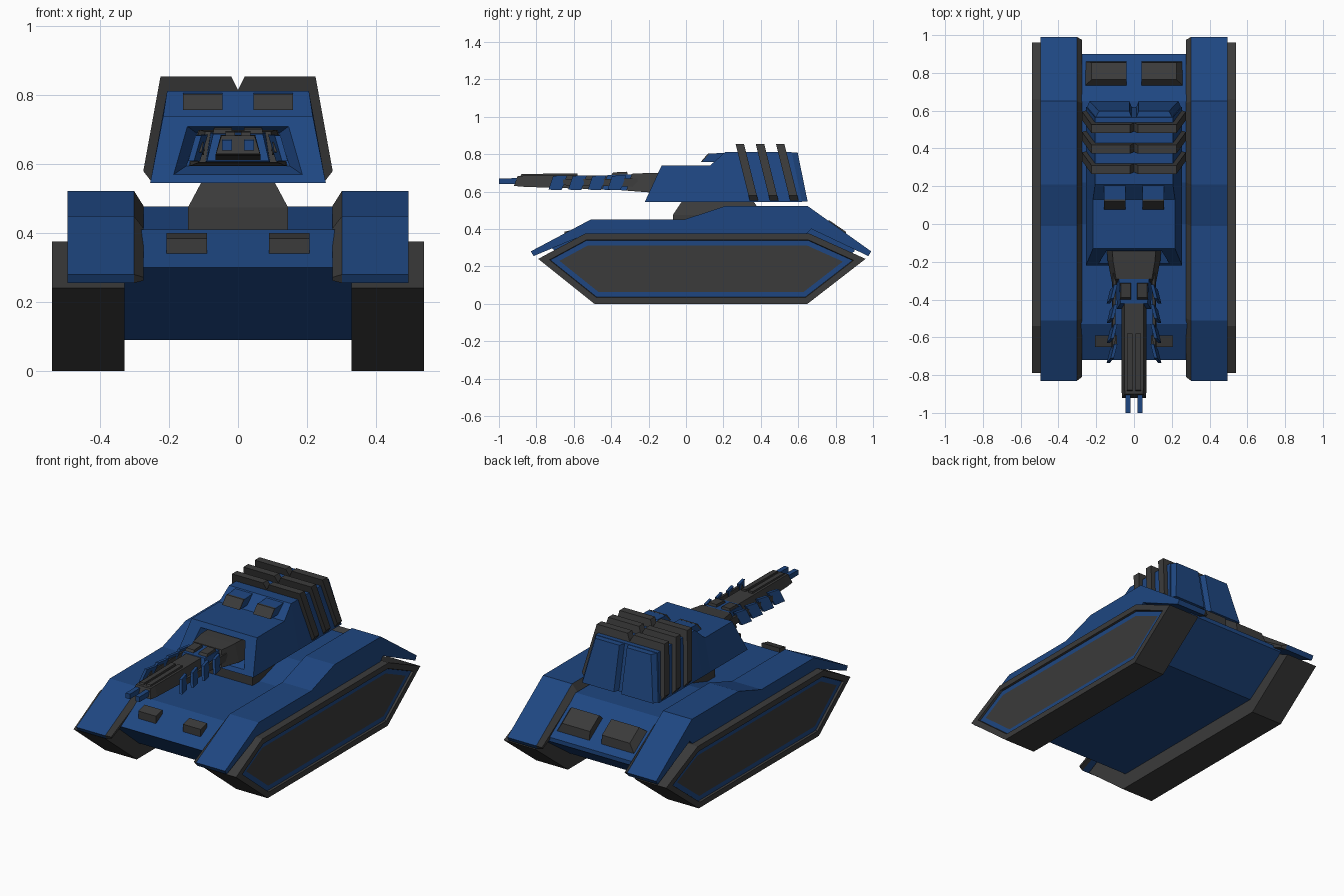
import bpy, bmesh


def material(name, rgb):
    m = bpy.data.materials.new(name)
    m.diffuse_color = (*rgb, 1)
    return m


BLUE = material("blue_paint", (0.013, 0.062, 0.22))
DARK = material("dark_metal", (0.043, 0.043, 0.043))


def loft(name, rings, mat, mirror=False, edit=None):
    """Skin a list of equal-sized point rings and cap both ends."""
    bm = bmesh.new()
    vs = [[bm.verts.new(p) for p in r] for r in rings]
    n = len(rings[0])
    for a, b in zip(vs, vs[1:]):
        for i in range(n):
            j = (i + 1) % n
            bm.faces.new((a[i], a[j], b[j], b[i]))
    bm.faces.new(vs[0][::-1])
    end = bm.faces.new(vs[-1])
    bmesh.ops.recalc_face_normals(bm, faces=bm.faces)
    if edit:
        edit(bm, end)
    me = bpy.data.meshes.new(name)
    bm.to_mesh(me)
    bm.free()
    ob = bpy.data.objects.new(name, me)
    bpy.context.collection.objects.link(ob)
    me.materials.append(mat)
    me.materials.append(BLUE)
    if mirror:
        ob.modifiers.new("mirror", 'MIRROR')
    return ob


def side(x, pts):
    """Ring from a (y, z) profile at a given x."""
    return [(x, y, z) for y, z in pts]


def quad(b, t):
    """Four-point ring from a bottom and a top edge, each (x0, x1, y, z)."""
    return [(b[0], b[2], b[3]), (b[1], b[2], b[3]),
            (t[1], t[2], t[3]), (t[0], t[2], t[3])]


def sym(wb, yb, zb, wt, yt, zt):
    return quad((-wb, wb, yb, zb), (-wt, wt, yt, zt))


# Tracks, with a recessed blue ring on the outer face
def track_ring(bm, face):
    def inset(t, d):
        return bmesh.ops.inset_individual(bm, faces=[face], thickness=t, depth=d,
                                          use_even_offset=True)["faces"]
    inset(0.033, 0)
    inset(0.003, -0.012)
    for f in inset(0.027, 0):
        f.material_index = 1


track = [(-0.79, 0.24), (-0.49, 0), (0.65, 0), (0.96, 0.24), (0.66, 0.375), (-0.54, 0.375)]
loft("tracks", [side(0.33, track), side(0.54, track)], DARK, True, track_ring)

# Fenders and their dark bevelled inner edge
fender = [(-0.83, 0.28), (-0.51, 0.45), (-0.01, 0.45), (0.21, 0.523), (0.65, 0.523),
          (0.99, 0.28), (0.975, 0.255), (0.67, 0.40), (0.64, 0.37), (-0.54, 0.37),
          (-0.815, 0.255)]
inner = [(-0.81, 0.272), (-0.50, 0.415), (0.0, 0.415), (0.22, 0.48), (0.64, 0.48),
         (0.975, 0.27), (0.965, 0.26), (0.67, 0.40), (0.64, 0.37), (-0.54, 0.37),
         (-0.805, 0.262)]
loft("fenders", [side(0.302, fender), side(0.495, fender)], BLUE, True)
loft("fender_inner_edges", [side(0.275, inner), side(0.302, fender)], DARK, True)

# Hull
hull = [(-0.72, 0.30), (-0.47, 0.09), (0.63, 0.09), (0.90, 0.28), (0.90, 0.305),
        (0.65, 0.477), (0.22, 0.477), (0.0, 0.41), (-0.53, 0.41)]
loft("hull", [side(-0.33, hull), side(0.33, hull)], BLUE)

# Front lamps and rear vents on the sloped plates
loft("front_lamps", [quad((0.09, 0.207, -0.65, 0.33), (0.09, 0.207, -0.65, 0.385)),
                     quad((0.09, 0.207, -0.59, 0.36), (0.09, 0.207, -0.59, 0.40))],
     DARK, True)
loft("rear_vents", [quad((0.04, 0.26, 0.86, 0.325), (0.04, 0.26, 0.73, 0.415)),
                    quad((0.04, 0.225, 0.855, 0.385), (0.04, 0.225, 0.765, 0.447))],
     DARK, True)

# Turret ring
w = 0.145
loft("turret_base", [[(-w, -0.07, 0.40), (w, -0.07, 0.40), (w, 0.41, 0.40), (-w, 0.41, 0.40)],
                     [(-w, -0.07, 0.475), (w, -0.07, 0.475), (w, 0.41, 0.475), (-w, 0.41, 0.475)],
                     [(-0.105, -0.02, 0.55), (0.105, -0.02, 0.55),
                      (0.105, 0.36, 0.55), (-0.105, 0.36, 0.55)]], DARK)

# Turret with a gun recess in the front
loft("turret", [sym(0.15, -0.14, 0.595, 0.12, -0.10, 0.69),
                sym(0.187, -0.208, 0.57, 0.147, -0.144, 0.71),
                sym(0.255, -0.22, 0.545, 0.217, -0.13, 0.74),
                sym(0.255, 0.13, 0.545, 0.217, 0.13, 0.74),
                sym(0.255, 0.21, 0.545, 0.206, 0.21, 0.812),
                sym(0.255, 0.62, 0.545, 0.206, 0.565, 0.812)], BLUE)
loft("turret_rear_panels", [quad((0.01, 0.25, 0.615, 0.548), (0.01, 0.205, 0.56, 0.81)),
                            quad((0.025, 0.235, 0.65, 0.548), (0.025, 0.185, 0.597, 0.808))],
     BLUE, True)

# Slanted ribs wrapped around the turret
half = [(0.02, 0.855), (0.225, 0.855), (0.275, 0.58), (0.25, 0.548)]
outline = [(0, 0.815)] + half + [(-x, z) for x, z in half[::-1]]
for k in range(3):
    y0 = 0.265 + 0.108 * k
    loft(f"turret_rib_{k + 1}",
         [[(x, y0 + d + (0.855 - z) * 0.25, z) for x, z in outline] for d in (0, 0.045)], DARK)

# Sights on the turret roof
loft("sight_hoods", [quad((0.045, 0.16, 0.085, 0.757), (0.045, 0.16, 0.125, 0.803)),
                     quad((0.045, 0.16, 0.23, 0.757), (0.045, 0.16, 0.23, 0.808))], BLUE, True)
loft("sight_glass", [quad((0.045, 0.16, 0.078, 0.757), (0.045, 0.16, 0.118, 0.804)),
                     quad((0.045, 0.16, 0.09, 0.757), (0.045, 0.16, 0.13, 0.804))], DARK, True)

# Gun mantlet, collar, barrel and top details
loft("gun_mantlet", [sym(0.145, -0.10, 0.595, 0.115, -0.10, 0.70),
                     sym(0.14, -0.19, 0.595, 0.112, -0.19, 0.70),
                     sym(0.115, -0.32, 0.605, 0.095, -0.29, 0.695)], DARK)
loft("gun_collar", [sym(0.095, -0.28, 0.605, 0.08, -0.28, 0.692),
                    sym(0.09, -0.45, 0.61, 0.072, -0.42, 0.688)], BLUE)
loft("collar_plates", [quad((0.015, 0.075, -0.31, 0.68), (0.018, 0.07, -0.315, 0.706)),
                       quad((0.015, 0.075, -0.405, 0.68), (0.018, 0.07, -0.39, 0.702))],
     DARK, True)
loft("gun_barrel", [sym(0.066, -0.40, 0.61, 0.05, -0.40, 0.685),
                    sym(0.066, -0.86, 0.625, 0.05, -0.86, 0.685),
                    sym(0.064, -0.92, 0.63, 0.048, -0.90, 0.683)], DARK)
loft("barrel_strips", [quad((0.008, 0.036, -0.58, 0.67), (0.008, 0.036, -0.58, 0.697)),
                       quad((0.008, 0.036, -0.89, 0.67), (0.008, 0.036, -0.88, 0.694))],
     DARK, True)
loft("muzzles", [quad((0.018, 0.046, -0.88, 0.64), (0.018, 0.046, -0.88, 0.672)),
                 quad((0.018, 0.046, -1.0, 0.64), (0.018, 0.046, -1.0, 0.67))], BLUE, True)

# Angled fins down both sides of the gun, on a dark rail
for k in range(4):
    y = -0.37 - 0.105 * k
    fin = [(y - 0.05, 0.61), (y + 0.02, 0.608), (y + 0.05, 0.686), (y - 0.025, 0.684)]
    rings = [[(x - (py - y) * 0.25 - (z - 0.61) * 0.2, py, z) for py, z in fin]
             for x in (0.115, 0.132)]
    loft(f"gun_fins_{k + 1}", rings, BLUE, True)
loft("fin_rails", [quad((0.098, 0.115, -0.26, 0.625), (0.095, 0.11, -0.26, 0.67)),
                   quad((0.105, 0.12, -0.70, 0.635), (0.10, 0.115, -0.68, 0.665))], DARK, True)
